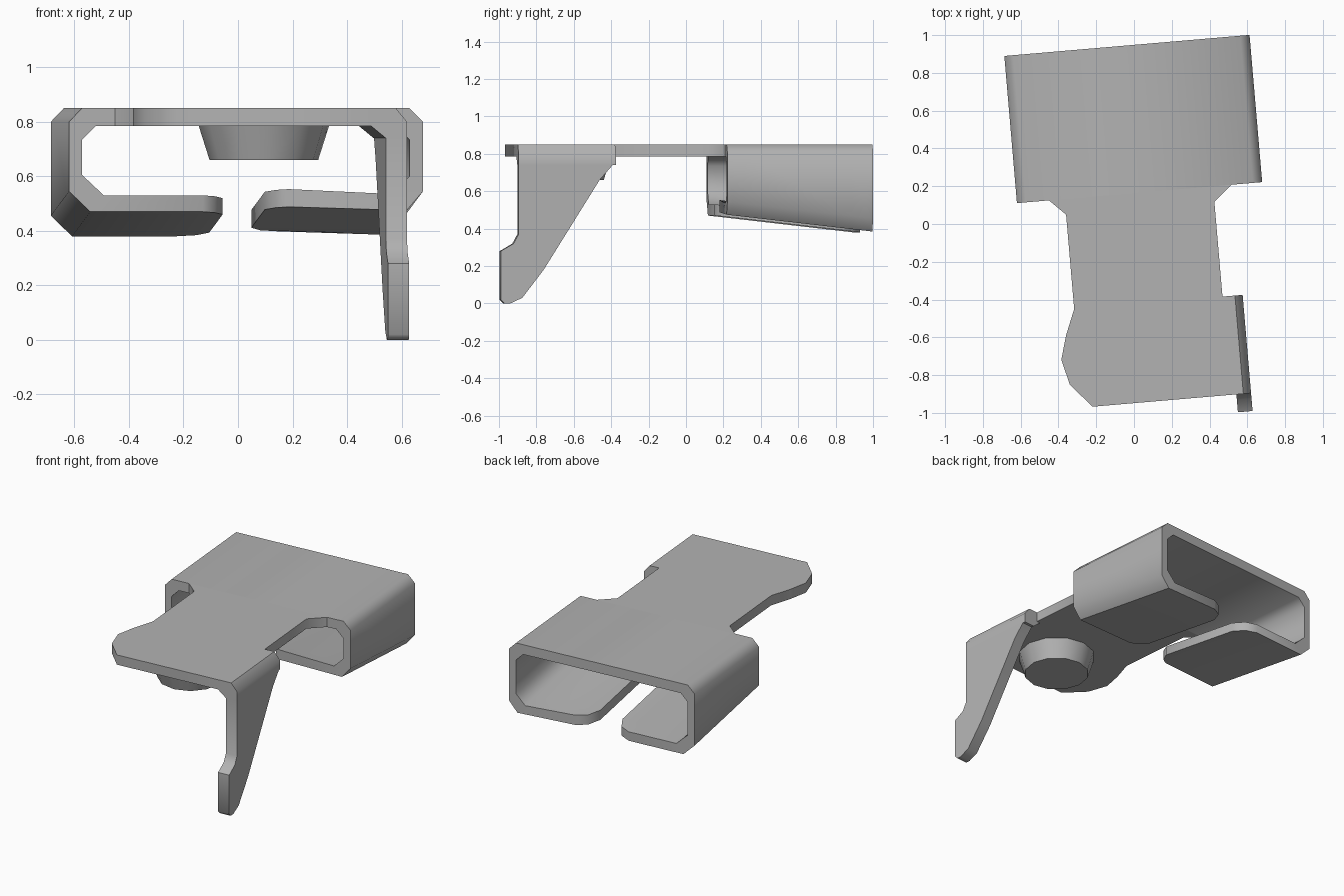
import bpy, bmesh, math

if "Cube" in bpy.data.objects:
    bpy.data.objects.remove(bpy.data.objects["Cube"], do_unlink=True)

TURN = math.radians(4.9)      # whole bracket sits slightly turned
TOP, UNDER = 0.85, 0.785      # faces of the sheet
BACK, CLIP_FRONT, NOSE = 0.945, 0.163, -0.945

grey = bpy.data.materials.new("plain grey")
grey.use_nodes = True
grey.diffuse_color = (0.45, 0.45, 0.45, 1)
grey.node_tree.nodes["Principled BSDF"].inputs["Base Color"].default_value = grey.diffuse_color


def loft(name, rings):
    """Skin equal-length closed rings and cap both ends."""
    bm = bmesh.new()
    loops = [[bm.verts.new(p) for p in ring] for ring in rings]
    n = len(loops[0])
    for a, b in zip(loops, loops[1:]):
        for i in range(n):
            j = (i + 1) % n
            bm.faces.new((a[i], a[j], b[j], b[i]))
    bm.faces.new(loops[0])
    bm.faces.new(loops[-1])
    bmesh.ops.recalc_face_normals(bm, faces=bm.faces)
    mesh = bpy.data.meshes.new(name)
    bm.to_mesh(mesh)
    bm.free()
    mesh.materials.append(grey)
    ob = bpy.data.objects.new(name, mesh)
    ob.rotation_euler.z = TURN
    bpy.context.collection.objects.link(ob)
    bpy.ops.object.select_all(action='DESELECT')
    ob.select_set(True)
    bpy.context.view_layer.objects.active = ob
    bpy.ops.object.shade_smooth_by_angle(angle=math.radians(50))
    return ob


# Folded clip: C section deepening to the back, lips with rounded corners
def clip_section(y, inset):
    drop = 0.09 * (y - CLIP_FRONT) / (BACK - CLIP_FRONT)
    left, right = -0.035 - inset, 0.12 + inset
    outer = [(left, 0.47), (-0.53, 0.47), (-0.608, 0.545), (-0.608, 0.8), (-0.56, TOP),
             (0.645, TOP), (0.695, 0.8), (0.695, 0.545), (0.635, 0.475), (right, 0.488)]
    inner = [(right, 0.553), (0.58, 0.535), (0.645, 0.6), (0.645, 0.735), (0.595, UNDER),
             (-0.51, UNDER), (-0.56, 0.735), (-0.56, 0.605), (-0.48, 0.53), (left, 0.53)]
    return [(x, y, z - drop if z < 0.7 else z) for x, z in outer + inner]


stations = [(CLIP_FRONT, 0.08), (0.19, 0.035), (0.25, 0), (0.83, 0), (0.91, 0.04), (BACK, 0.11)]
loft("folded_clip", [clip_section(y, i) for y, i in stations])

# Flat neck and nose plate
plate = [(-0.438, CLIP_FRONT), (-0.354, 0.08), (-0.354, -0.421), (-0.409, -0.557),
         (-0.445, -0.684), (-0.411, -0.818), (-0.302, NOSE), (0.408, NOSE),
         (0.408, -0.423), (0.434, -0.423), (0.434, 0.08), (0.531, CLIP_FRONT)]
loft("neck_plate", [[(x, y, z) for x, y in plate] for z in (UNDER, TOP)])

# Bend joining the plate to the leg
bend = [(0.408, UNDER), (0.463, 0.74), (0.541, 0.74), (0.541, 0.8), (0.5, TOP), (0.408, TOP)]
loft("leg_bend", [[(x, y, z) for x, z in bend] for y in (NOSE, -0.423)])

# Tapered leg with a forward toe
leg = [(NOSE, 0.74), (NOSE, 0.37), (-0.972, 0.32), (-1.04, 0.28), (-1.04, 0.02),
       (-1.02, 0), (-0.99, 0), (-0.925, 0.03), (-0.81, 0.18), (-0.51, 0.66), (-0.44, 0.74)]
loft("leg", [[(x, y, z) for y, z in leg] for x in (0.463, 0.541)])

# Tapered round peg beneath the nose
def circle(radius, z, sides=12):
    angles = [math.tau * i / sides for i in range(sides)]
    return [(0.04 + radius * math.cos(a), -0.645 + radius * math.sin(a), z) for a in angles]


loft("peg", [circle(0.2, 0.66), circle(0.24, UNDER)])
